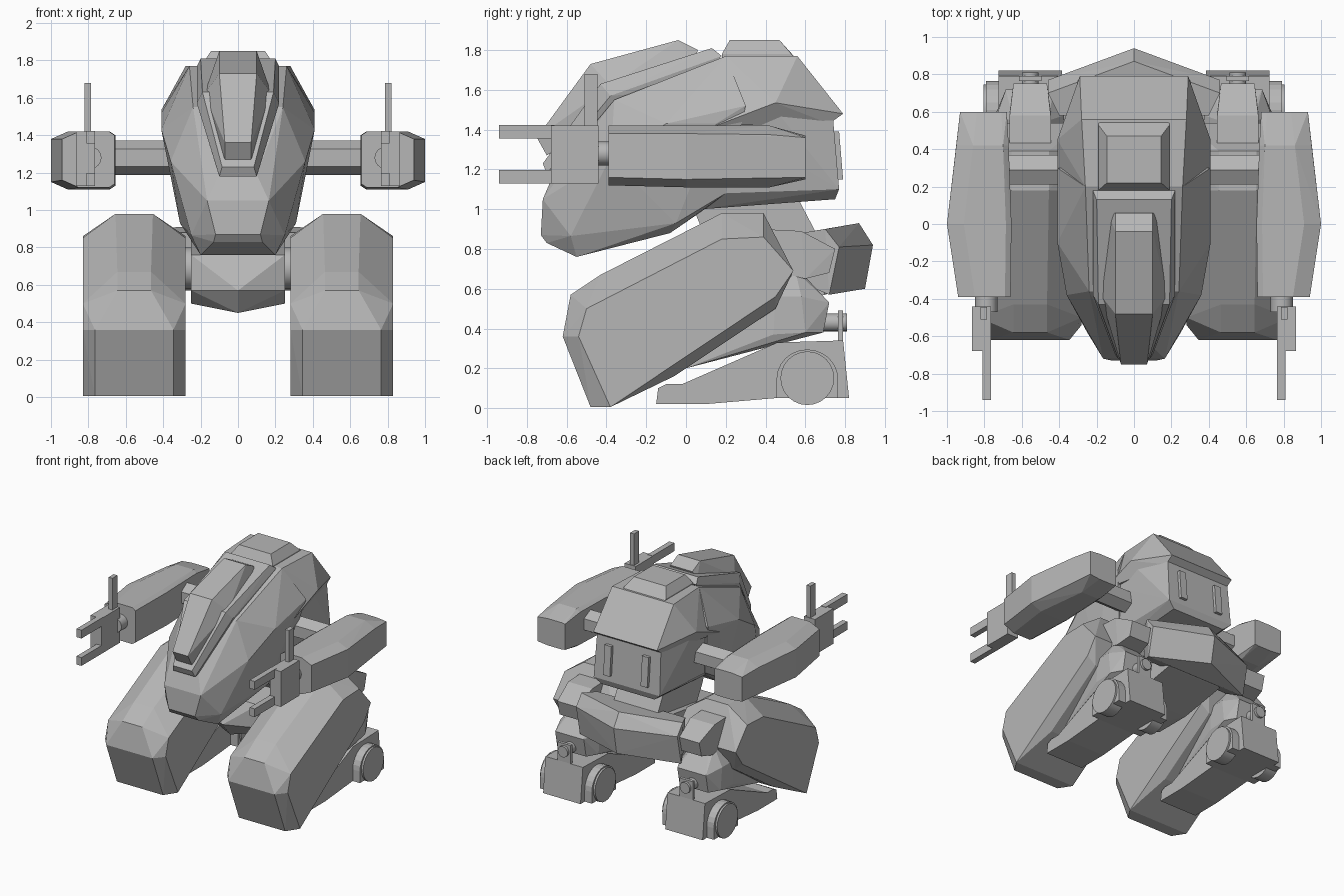
import bpy, bmesh, math
from mathutils import Matrix, Vector

if "Cube" in bpy.data.objects:
    bpy.data.objects.remove(bpy.data.objects["Cube"])

grey = bpy.data.materials.new("plain grey")
grey.diffuse_color = (0.47, 0.47, 0.47, 1)
grey.use_nodes = True
grey.node_tree.nodes["Principled BSDF"].inputs["Base Color"].default_value = grey.diffuse_color


def finish(bm, name):
    bmesh.ops.recalc_face_normals(bm, faces=bm.faces)
    me = bpy.data.meshes.new(name)
    bm.to_mesh(me)
    bm.free()
    me.materials.append(grey)
    ob = bpy.data.objects.new(name, me)
    bpy.context.collection.objects.link(ob)
    return ob


def hull(name, pts, cx=0.0):
    """Convex faceted block from half points, mirrored about x = cx."""
    bm = bmesh.new()
    for x, y, z in pts:
        for s in ((1, -1) if x else (1,)):
            bm.verts.new((cx + s * x, y, z))
    r = bmesh.ops.convex_hull(bm, input=bm.verts)
    junk = {v for v in r["geom_interior"] + r["geom_unused"] if isinstance(v, bmesh.types.BMVert)}
    bmesh.ops.delete(bm, geom=list(junk), context='VERTS')
    bmesh.ops.dissolve_limit(bm, angle_limit=0.02, verts=bm.verts, edges=bm.edges)
    return finish(bm, name)


def prism(name, profile, x0, x1):
    """Side (y, z) profile extruded from x0 to x1."""
    bm = bmesh.new()
    f = bm.faces.new([bm.verts.new((x0, y, z)) for y, z in profile])
    e = bmesh.ops.extrude_face_region(bm, geom=[f])["geom"]
    bmesh.ops.translate(bm, vec=(x1 - x0, 0, 0),
                        verts=[v for v in e if isinstance(v, bmesh.types.BMVert)])
    return finish(bm, name)


def box(name, x, y, z):
    return prism(name, [(y[0], z[0]), (y[1], z[0]), (y[1], z[1]), (y[0], z[1])], *x)


def rod(name, a, b, r, n=16):
    a, b = Vector(a), Vector(b)
    bm = bmesh.new()
    rot = (b - a).to_track_quat('Z', 'Y').to_matrix().to_4x4()
    bmesh.ops.create_cone(bm, cap_ends=True, segments=n, radius1=r, radius2=r,
                          depth=(b - a).length, matrix=Matrix.Translation((a + b) / 2) @ rot)
    ob = finish(bm, name)
    if n > 8:
        for p in ob.data.polygons:
            p.use_smooth = len(p.vertices) == 4
    return ob


def both(ob):
    """Mirror a right-hand part to the left side."""
    m = ob.modifiers.new("mirror", 'MIRROR')
    m.use_axis[0] = True
    return ob


# Torso: nose, upper rear shell and lower rear block
hull("torso_nose", [
    (.165, -.72, 1.05), (.12, -.73, .87), (.13, -.70, .83), (.2, -.55, .76), (.25, -.58, .865),
    (.31, -.05, .93), (.24, -.08, .88), (.24, .08, .99), (.31, .2, 1.08), (.1, -.66, 1.19),
    (.36, -.38, 1.26), (.41, -.1, 1.43), (.41, .15, 1.43), (.41, .3, 1.52), (.24, -.36, 1.55),
    (.26, .2, 1.77)])
hull("torso_rear_shell", [
    (.28, .56, 1.77), (.26, .2, 1.77), (.41, .45, 1.535), (.41, .15, 1.42),
    (.29, .79, 1.48), (.29, .72, 1.43)])
hull("torso_rear_block", [
    (.31, .2, 1.08), (.24, .08, 1.0), (.24, .75, 1.05), (.3, .77, 1.1), (.37, .2, 1.44),
    (.37, .45, 1.5), (.29, .74, 1.45), (.3, .42, 1.1)])
for s in (-1, 1):
    prism("rear_vent", [(.74, 1.15), (.79, 1.15), (.77, 1.39), (.73, 1.39)],
          s * .17 - .03, s * .17 + .03)
hull("roof_hatch", [(.19, .18, 1.75), (.19, .56, 1.75), (.19, .18, 1.78), (.19, .53, 1.78),
                    (.145, .22, 1.85), (.145, .47, 1.85)])

# Canopy and its stepped collar
hull("canopy_collar", [
    (.22, .18, 1.77), (.2, .13, 1.81), (.22, -.38, 1.57), (.19, -.43, 1.63),
    (.1, -.70, 1.18), (.085, -.72, 1.23), (.1, -.55, 1.2), (.2, 0, 1.6)])
hull("canopy", [
    (.1, .06, 1.8), (.1, -.04, 1.85), (.13, .04, 1.74), (.18, -.38, 1.62), (.1, -.48, 1.73),
    (.07, -.75, 1.36), (.07, -.70, 1.27), (.16, -.38, 1.5)])

# Waist, pelvis and swept tail block
prism("waist", [(.08, .9), (.03, 1.02), (.56, 1.06), (.66, .87), (.5, .7), (.2, .7)], -.2, .2)
hull("pelvis", [
    (.25, -.1, .76), (0, -.2, .57), (.25, -.1, .57), (0, -.1, .45), (.25, 0, .5),
    (.25, .55, .85), (.25, .7, .57), (0, .8, .6), (.25, .3, .5)])
hull("tail_block", [
    (0, .94, .82), (0, .87, .93), (0, .9, .6), (.46, .77, .81), (.46, .70, .9),
    (.46, .72, .57), (.4, .6, .62), (.4, .58, .88)])
rod("hip_axle", (-.4, .2, .69), (.4, .2, .69), .11)

# Legs
C = .555
both(hull("leg_shell", [
    (.21, -.62, .36), (.21, -.48, .005), (.275, -.38, .005), (.275, -.54, .36), (.275, -.5, .5),
    (.09, -.58, .57), (.09, -.43, .67), (.1, .18, .98), (.1, .39, .98), (.275, -.40, .55),
    (.275, .18, .85), (.275, .39, .86), (.275, .54, .69), (.275, .45, .56),
    (.275, -.16, .16), (.2, -.06, .16), (.2, .45, .5)], C))
both(hull("tail_link", [
    (.11, .38, .9), (.11, .58, .89), (.09, .75, .8), (.09, .72, .68), (.11, .6, .65),
    (.11, .4, .7)], C))
both(hull("calf", [
    (.12, 0, .2), (.12, .3, .5), (.09, .55, .69), (.07, .6, .66), (.18, .45, .56), (.18, .58, .56),
    (.13, .72, .53), (.13, .69, .38), (.18, .6, .38), (.18, .44, .37)], C))

# Feet with side wheels and ankle pins
both(prism("foot", [
    (-.15, .02), (-.14, .1), (-.1, .12), (-.02, .12), (.46, .33), (.79, .34), (.82, .05),
    (.45, .05), (.1, .02)], C - .17, C + .17))
arch = [(.61 + .155 * math.cos(math.pi * i / 12), .145 + .15 * math.sin(math.pi * i / 12))
        for i in range(13)]
for s, side in ((1, "outer"), (-1, "inner")):
    a, b = C + s * .15, C + s * .235
    both(prism(side + "_wheel_guard", arch + [(.455, .05), (.765, .05)], a, b))
    both(rod(side + "_wheel", (a, .61, .15), (b + s * .015, .61, .15), .135, 24))
both(rod("ankle_pin", (C, .66, .43), (C, .81, .43), .045))
both(box("ankle_bracket", (C - .06, C + .06), (.765, .79), (.32, .49)))

# Arms
both(rod("shoulder_axle", (.33, .29, 1.28), (.72, .29, 1.28), .092, 6))
AX = .8
arm = []
for y, xi, xo, z0, z1, c in ((-.39, .66, .94, 1.12, 1.42, .04), (0, .655, 1.0, 1.11, 1.42, .04),
                             (.42, .67, .95, 1.11, 1.42, .045), (.6, .68, .93, 1.15, 1.37, .01)):
    arm += [(xi, y, z0 + c / 2), (xi + .03, y, z0), (xo - .09, y, z0), (xo, y, z0 + c),
            (xo, y, z1 - c), (xo - .09, y, z1), (xi + .03, y, z1), (xi, y, z1 - c / 2)]
for s, side in ((1, "right"), (-1, "left")):
    bm = bmesh.new()
    for x, y, z in arm:
        bm.verts.new((s * x, y, z))
    bmesh.ops.convex_hull(bm, input=bm.verts)
    bmesh.ops.dissolve_limit(bm, angle_limit=0.02, verts=bm.verts, edges=bm.edges)
    finish(bm, side + "_forearm")

# Hands: palm, two prongs and an upright thumb
both(rod("wrist", (AX - .01, -.36, 1.28), (AX - .01, -.47, 1.28), .06))
both(box("palm", (.765, .865), (-.68, -.44), (1.13, 1.42)))
for z in (1.13, 1.355):
    both(box("prong", (.765, .81), (-.94, -.66), (z, z + .068)))
both(box("thumb", (.785, .82), (-.51, -.445), (1.4, 1.68)))
